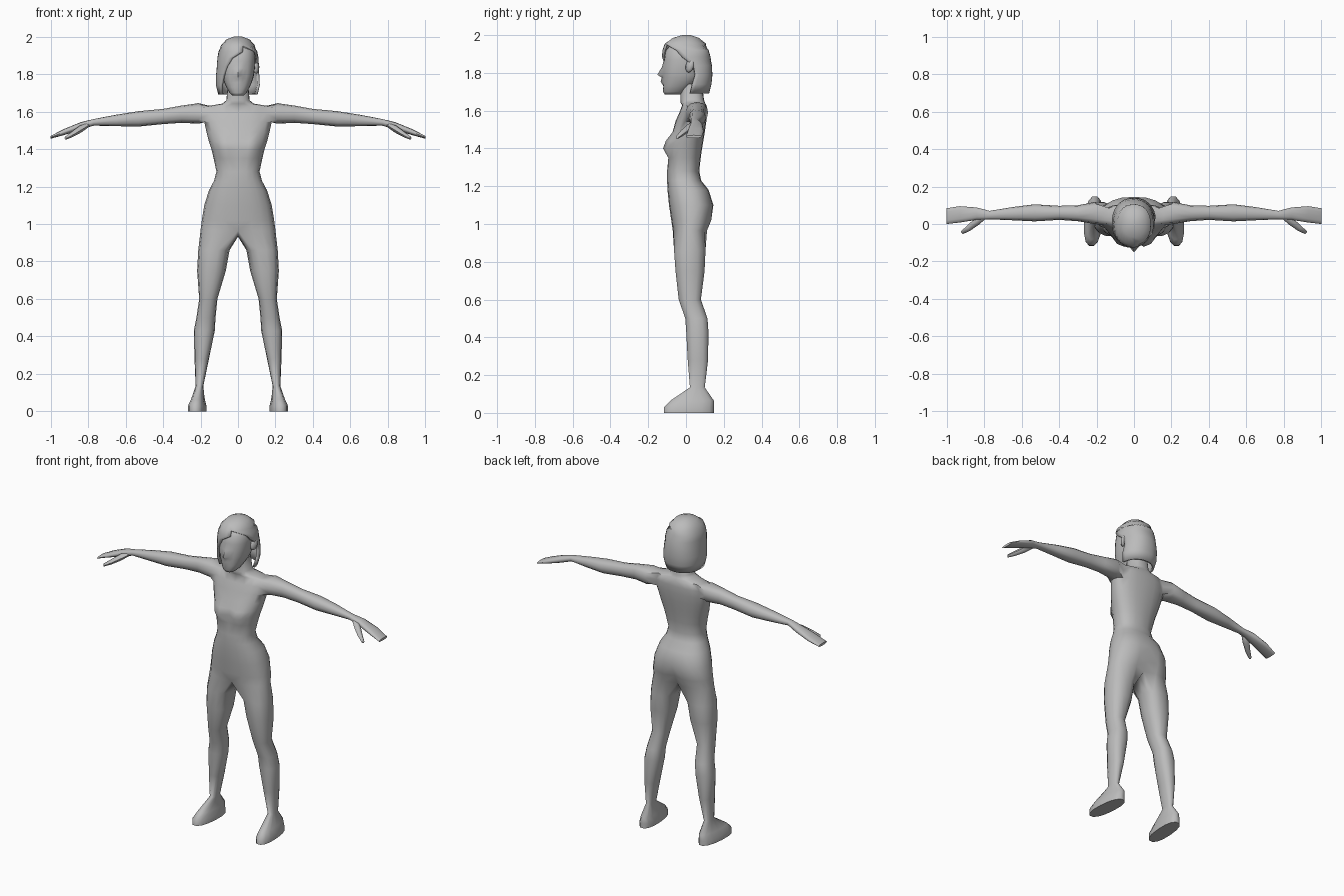
import bpy, bmesh, math
from math import sin, cos, pi, radians, exp

cube = bpy.data.objects.get("Cube")
if cube:
    bpy.data.objects.remove(cube)

grey = bpy.data.materials.new("plain grey")
grey.use_nodes = True
grey.diffuse_color = (0.5, 0.5, 0.5, 1)
grey.node_tree.nodes["Principled BSDF"].inputs["Base Color"].default_value = (0.5, 0.5, 0.5, 1)


def power(v, p):
    return math.copysign(abs(v) ** p, v)


def oval(x0, x1, yf, yb, z, angles, p=0.85):
    """Level section; angle zero faces the front and a quarter turn faces +x."""
    cx, rx, cy, ry = (x0 + x1) / 2, (x1 - x0) / 2, (yf + yb) / 2, (yb - yf) / 2
    return [[cx + rx * power(sin(a), p), cy - ry * power(cos(a), p), z] for a in angles]


def add_ring(bm, points):
    return [bm.verts.new(c) for c in points]


def bridge(bm, a, b, closed=True):
    n = len(a)
    for i in range(n if closed else n - 1):
        j = (i + 1) % n
        bm.faces.new((a[i], a[j], b[j], b[i]))


def loft(bm, rings, closed=True, caps=True):
    made = [add_ring(bm, r) for r in rings]
    for a, b in zip(made, made[1:]):
        bridge(bm, a, b, closed)
    if caps:
        bm.faces.new(made[0])
        bm.faces.new(made[-1])
    return made


def finish(bm, name, mirror=False, thickness=0, angle=60):
    bmesh.ops.recalc_face_normals(bm, faces=bm.faces[:])
    mesh = bpy.data.meshes.new(name)
    bm.to_mesh(mesh)
    bm.free()
    mesh.materials.append(grey)
    ob = bpy.data.objects.new(name, mesh)
    bpy.context.collection.objects.link(ob)
    bpy.ops.object.select_all(action="DESELECT")
    ob.select_set(True)
    bpy.context.view_layer.objects.active = ob
    bpy.ops.object.shade_smooth_by_angle(angle=radians(angle))
    if thickness:
        ob.modifiers.new("thickness", "SOLIDIFY").thickness = thickness
    if mirror:
        ob.modifiers.new("mirror", "MIRROR").merge_threshold = 0.0005
    return ob


def turn(n, start=0.0):
    return [start + 2 * pi * i / n for i in range(n)]


# Body: half torso, split into a leg below and opened for an arm
COLS = 10
bm = bmesh.new()
# height, half width, front, back
torso = [
    (.965, .2, -.07, .115), (1.02, .193, -.078, .138), (1.1, .18, -.09, .145),
    (1.18, .155, -.098, .12), (1.23, .128, -.1, .08), (1.28, .115, -.1, .07),
    (1.35, .13, -.09, .078), (1.4, .142, -.083, .085), (1.44, .155, -.08, .092),
    (1.49, .168, -.07, .1), (1.545, .18, -.055, .108), (1.59, .18, -.035, .11),
    (1.63, .16, -.02, .108), (1.642, .085, -.03, .1), (1.66, .062, -.03, .095),
    (1.74, .055, -.03, .085)]
half_turn = [pi * i / COLS for i in range(COLS + 1)]
rows = []
for k, (z, w, yf, yb) in enumerate(torso):
    points = oval(-w, w, yf, yb, z, half_turn)
    for i, c in enumerate(points):
        if i in (0, COLS):
            c[0] = 0
        if i < COLS / 2:
            c[1] -= .05 * exp(-((c[0] - .068) / .045) ** 2 - ((z - 1.41) / .045) ** 2)
    if k < 2:
        points[COLS][1] -= .025
    rows.append(add_ring(bm, points))
for k, (a, b) in enumerate(zip(rows, rows[1:])):
    for i in range(COLS):
        if not (k in (10, 11) and 3 <= i <= 6):
            bm.faces.new((a[i], a[i + 1], b[i + 1], b[i]))

# Leg and foot: inner x, outer x, front, back, height
leg = [
    (.045, .212, -.065, .105, .86), (.065, .218, -.057, .1, .75),
    (.11, .207, -.04, .08, .6), (.12, .222, -.005, .115, .5),
    (.124, .236, 0, .12, .43), (.155, .232, .008, .118, .28),
    (.185, .226, .02, .1, .135), (.178, .25, -.085, .15, .065),
    (.168, .265, -.118, .15, .03), (.168, .265, -.12, .15, 0)]
crotch = add_ring(bm, [(0, .055, .94), (0, .02, .932), (0, -.03, .937)])
previous = rows[0] + crotch
count = len(previous)
angles = turn(count, pi / 2 - COLS / 2 * 2 * pi / count)
for section in leg:
    points = oval(*section, angles)
    if section[-1] < .1:
        for c in points:  # toes turn outward, heel stays narrow
            c[0] += .07 * (.03 - c[1])
    ring = add_ring(bm, points)
    bridge(bm, previous, ring)
    previous = ring
bm.faces.new(previous)

# Arm and hand: reach, front, back, bottom, top
arm = [
    (.21, 0, .117, 1.535, 1.645), (.3, .015, .1, 1.54, 1.632),
    (.4, .022, .097, 1.533, 1.614), (.53, .014, .105, 1.52, 1.602),
    (.65, .02, .09, 1.522, 1.583), (.77, .025, .07, 1.525, 1.56),
    (.84, .022, .088, 1.502, 1.543), (.93, .008, .095, 1.474, 1.506),
    (1, 0, .084, 1.455, 1.47)]
low, mid, high = rows[10], rows[11], rows[12]
previous = low[3:8] + [mid[7]] + high[3:8][::-1] + [mid[3]]
for x, yf, yb, z0, z1 in arm:
    ring = add_ring(bm, [
        (x, (yf + yb) / 2 + (yb - yf) / 2 * power(cos(a), .85),
         (z0 + z1) / 2 + (z1 - z0) / 2 * power(sin(a), .85))
        for a in turn(12, radians(-150))])
    bridge(bm, previous, ring)
    previous = ring
bm.faces.new(previous)
finish(bm, "body", mirror=True)

# Thumbs
bm = bmesh.new()
thumb = [(.79, .045, 1.535, .012), (.84, .012, 1.507, .02),
         (.885, -.025, 1.478, .015), (.92, -.047, 1.458, .009)]
loft(bm, [[(x + r * .6 * cos(a), y + r * .8 * cos(a), z + r * sin(a))
           for a in turn(6)] for x, y, z, r in thumb])
finish(bm, "thumb", mirror=True)

# Head: half width, front, back, height
bm = bmesh.new()
head = [
    (.03, -.112, -.03, 1.685), (.045, -.122, .0, 1.7), (.062, -.12, .03, 1.73),
    (.073, -.123, .06, 1.755), (.08, -.122, .075, 1.775), (.084, -.123, .08, 1.79),
    (.09, -.12, .09, 1.83), (.093, -.116, .1, 1.87), (.09, -.108, .1, 1.92),
    (.065, -.07, .08, 1.96)]
made = loft(bm, [oval(-w, w, yf, yb, z, turn(24)) for w, yf, yb, z in head])
for k, push in ((3, .011), (4, .006), (5, .029), (6, .008)):  # lips and nose
    made[k][0].co.y -= push
finish(bm, "head")

# Ear
bm = bmesh.new()
bmesh.ops.create_uvsphere(bm, u_segments=8, v_segments=6, radius=1)
for v in bm.verts:
    x, y, z = v.co
    v.co = (.097 + .016 * x + .008 * y, .02 + .022 * y + .006 * z, 1.838 + .036 * z)
finish(bm, "left_ear")

# Hair: half width, front, back, height, start and end of the swept arc in degrees
bm = bmesh.new()
hair = [
    (.022, -.02, .025, 2.0, 0, 360), (.062, -.07, .07, 1.985, 0, 360),
    (.09, -.112, .105, 1.955, 15, 375), (.104, -.125, .12, 1.92, 68, 372),
    (.11, -.13, .13, 1.885, 82, 346), (.113, -.128, .137, 1.84, 103, 330),
    (.118, -.125, .14, 1.79, 106, 319), (.118, -.12, .135, 1.74, 100, 311),
    (.105, -.11, .122, 1.69, 96, 302)]
SPAN = 24
shell = []
for w, yf, yb, z, a0, a1 in hair:
    arc = [radians(a0 + (a1 - a0) * i / SPAN) for i in range(SPAN + 1)]
    shell.append(oval(-w, w, yf, yb, z, arc, 0.9))
made = loft(bm, shell, closed=False, caps=False)
bm.faces.new(made[0][:SPAN])
bmesh.ops.remove_doubles(bm, verts=bm.verts[:], dist=0.0005)
finish(bm, "hair", thickness=0.014)
